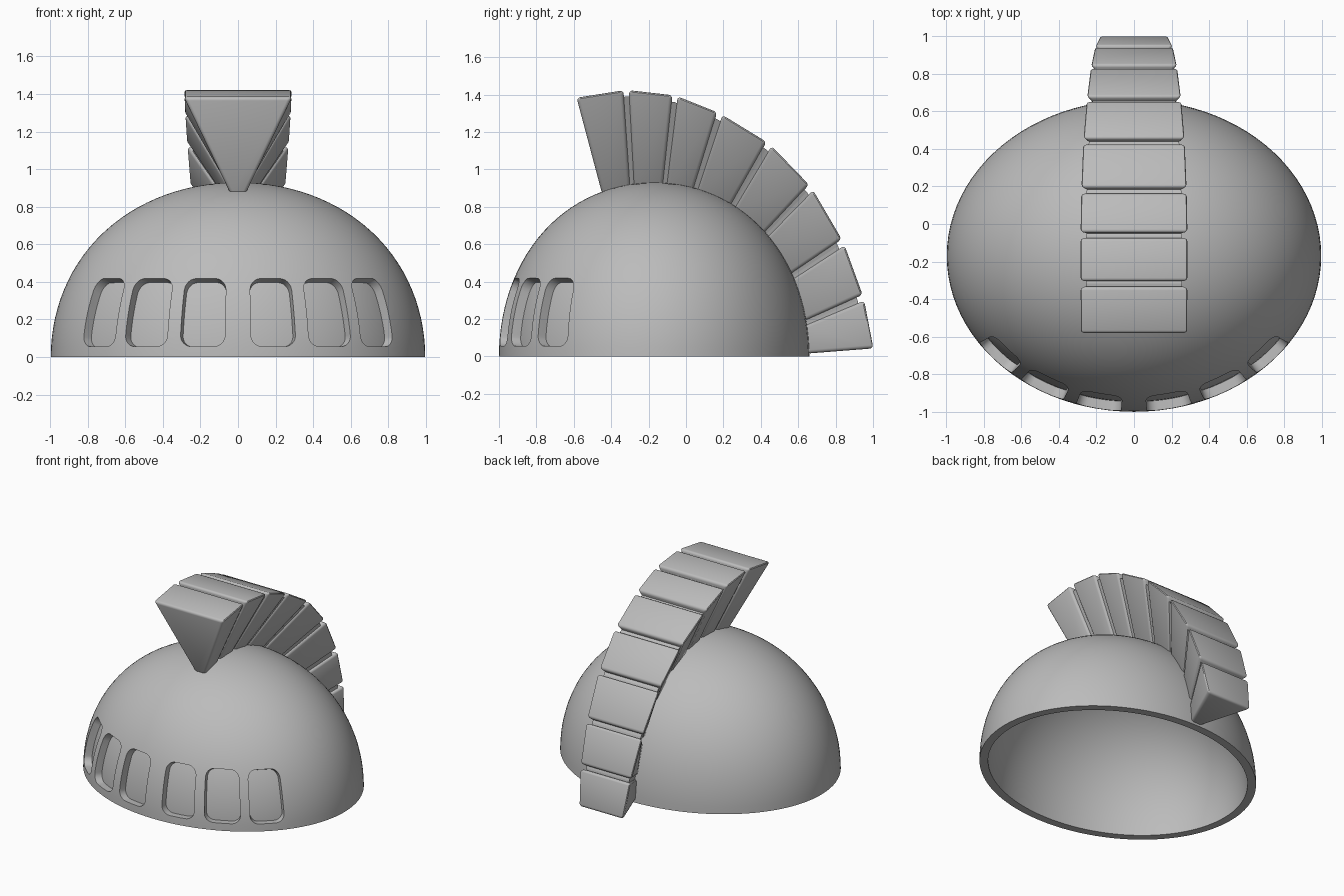
import bpy, bmesh
from math import sin, cos, sqrt, radians, pi
from mathutils import Vector

if "Cube" in bpy.data.objects:
    bpy.data.objects.remove(bpy.data.objects["Cube"])

CENTRE = Vector((0, -0.17, 0))
RADII = Vector((0.997, 0.83, 0.93))

grey = bpy.data.materials.new("plain grey")
grey.use_nodes = True
grey.diffuse_color = (0.5, 0.5, 0.5, 1)
grey.node_tree.nodes["Principled BSDF"].inputs["Base Color"].default_value = (0.5, 0.5, 0.5, 1)


def make(name, bm):
    bmesh.ops.recalc_face_normals(bm, faces=bm.faces)
    mesh = bpy.data.meshes.new(name)
    bm.to_mesh(mesh)
    bm.free()
    mesh.materials.append(grey)
    obj = bpy.data.objects.new(name, mesh)
    bpy.context.collection.objects.link(obj)
    return obj


def activate(obj):
    bpy.ops.object.select_all(action="DESELECT")
    obj.select_set(True)
    bpy.context.view_layer.objects.active = obj


def smooth(obj, angle=30):
    activate(obj)
    bpy.ops.object.shade_smooth_by_angle(angle=radians(angle))


def dome_point(lat, lon, inset=0):
    """Point on the dome, whose shoulders are slightly fuller than an ellipsoid."""
    r = (RADII - Vector((inset, inset, inset))) * (1 + 0.012 * sin(2 * lat) ** 2)
    return CENTRE + Vector((r.x * cos(lat) * sin(lon),
                            -r.y * cos(lat) * cos(lon), r.z * sin(lat)))


def dome(name, outer, inner, segments=96, rings=28):
    """Dome shell between two inset depths, closed at the rim."""
    bm = bmesh.new()
    rims = []
    for inset in (outer, inner):
        loops = [[bm.verts.new(dome_point(pi / 2 * i / rings, 2 * pi * j / segments, inset))
                  for j in range(segments)] for i in range(rings)]
        top = bm.verts.new(dome_point(pi / 2, 0, inset))
        for a, b in zip(loops, loops[1:]):
            for j in range(segments):
                k = (j + 1) % segments
                bm.faces.new((a[j], a[k], b[k], b[j]))
        for j in range(segments):
            bm.faces.new((loops[-1][j], loops[-1][(j + 1) % segments], top))
        rims.append(loops[0])
    for j in range(segments):
        k = (j + 1) % segments
        bm.faces.new((rims[0][j], rims[0][k], rims[1][k], rims[1][j]))
    return make(name, bm)


def prism(bm, first, last):
    """Closed solid between two matching outlines."""
    a = [bm.verts.new(p) for p in first]
    b = [bm.verts.new(p) for p in last]
    bm.faces.new(a)
    bm.faces.new(b[::-1])
    for i in range(len(a)):
        k = (i + 1) % len(a)
        bm.faces.new((a[i], b[i], b[k], a[k]))


# Slot cutters: rounded rectangles wrapped on the dome, extruded along its normal
def slot_outline(start, end, depth):
    low, high, radius = 0.055, 0.415, 0.06
    turn = radius / 0.93
    points = []
    corners = ((end - turn, high - radius), (start + turn, high - radius),
               (start + turn, low + radius), (end - turn, low + radius))
    for corner, (u, v) in enumerate(corners):
        for step in range(7):
            a = pi / 2 * (corner + step / 6)
            angle, z = u + turn * cos(a), v + radius * sin(a)
            f = sqrt(1 - (z / RADII.z) ** 2)
            p = Vector((RADII.x * f * sin(angle), -RADII.y * f * cos(angle), z))
            normal = Vector([p[i] / RADII[i] ** 2 for i in range(3)]).normalized()
            points.append(CENTRE + p + normal * depth)
    return points


bm = bmesh.new()
for start, end in ((4, 18), (22.3, 37.2), (41.2, 56)):
    for a, b in ((start, end), (-end, -start)):
        a, b = radians(a), radians(b)
        prism(bm, slot_outline(a, b, 0.06), slot_outline(a, b, -0.1))
cutter = make("slot_cutter", bm)
cutter.hide_render = True

# Dome: slotted outer shell over a thin liner that closes the slots
shell = dome("outer_shell", 0, 0.055)
cut = shell.modifiers.new("slots", "BOOLEAN")
cut.operation = "DIFFERENCE"
cut.solver = "EXACT"
cut.object = cutter
activate(shell)
bpy.ops.object.modifier_apply(modifier=cut.name)
bpy.data.objects.remove(cutter)
smooth(shell)
smooth(dome("inner_liner", 0.052, 0.058))

# Crest joints: dome angle of the root, then y, z and half width of the outer edge
JOINTS = [(-19.7, -0.585, 1.383, 0.289), (-8.3, -0.32, 1.425, 0.29),
          (4, -0.058, 1.395, 0.291), (15.4, 0.18, 1.3, 0.287),
          (30.4, 0.445, 1.138, 0.276), (45.8, 0.67, 0.905, 0.257),
          (62.6, 0.842, 0.61, 0.235), (78.9, 0.95, 0.313, 0.212),
          (89, 1.002, 0.043, 0.185)]


def section(joint, inset=0):
    """Wedge cross-section at a joint, wide at the outer edge."""
    angle, y, z, half = joint
    root = dome_point(radians(90 - angle), pi)
    tip = Vector((0, y, z))
    inward = (root - tip).normalized()
    root += inward * 0.015
    tip += inward * inset
    half -= inset
    narrow = 0.04 - inset * 0.4
    return [p + Vector((x, 0, 0)) for p, x in
            ((root, -narrow), (root, narrow), (tip, half), (tip, -half))]


def blend(a, b, t):
    return [p.lerp(q, t) for p, q in zip(a, b)]


# Crest blocks with softened edges
for i, (a, b) in enumerate(zip(JOINTS, JOINTS[1:])):
    front, back = section(a), section(b)
    bm = bmesh.new()
    prism(bm, blend(front, back, 0.055 if i else 0),
          blend(front, back, 0.945 if i < len(JOINTS) - 2 else 1))
    bmesh.ops.recalc_face_normals(bm, faces=bm.faces)
    bmesh.ops.bevel(bm, geom=bm.edges[:], offset=0.019, segments=3,
                    profile=0.5, affect="EDGES", clamp_overlap=True)
    smooth(make(f"crest_block_{i + 1}", bm), 40)

# Recessed core filling the gaps between blocks
bm = bmesh.new()
for a, b in zip(JOINTS, JOINTS[1:]):
    front, back = section(a, 0.035), section(b, 0.035)
    prism(bm, blend(front, back, 0.12 if a is JOINTS[0] else 0),
          blend(front, back, 0.88 if b is JOINTS[-1] else 1))
make("crest_core", bm)
